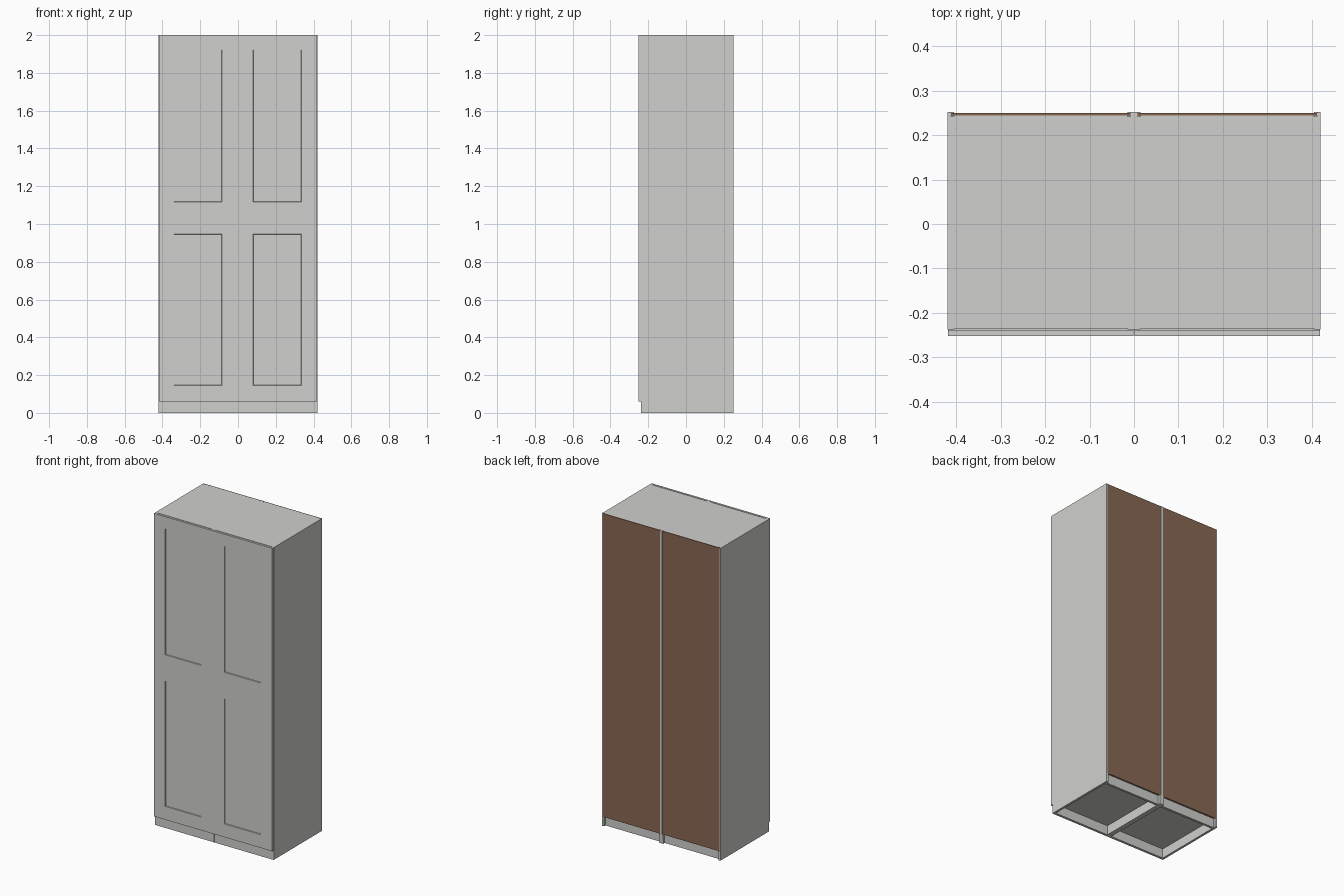
import bpy
import bmesh
from mathutils import Vector

if "Cube" in bpy.data.objects:
    bpy.data.objects.remove(bpy.data.objects["Cube"])


def material(name, rgb):
    m = bpy.data.materials.new(name)
    m.use_nodes = True
    m.diffuse_color = (*rgb, 1)
    bsdf = next(n for n in m.node_tree.nodes if n.type == 'BSDF_PRINCIPLED')
    bsdf.inputs["Base Color"].default_value = (*rgb, 1)
    return m


WHITE = material("off_white", (0.63, 0.63, 0.61))
BROWN = material("brown_board", (0.25, 0.14, 0.088))

# Overall sizes
W, H = 0.42, 2.0              # one cabinet unit
FRONT, BACK = -0.238, 0.252   # carcass depth
DOOR_FRONT = -0.252
T = 0.015                     # board thickness
PLINTH = 0.06


def finish(name, bm, mat):
    bmesh.ops.recalc_face_normals(bm, faces=bm.faces)
    me = bpy.data.meshes.new(name)
    bm.to_mesh(me)
    bm.free()
    me.materials.append(mat)
    ob = bpy.data.objects.new(name, me)
    bpy.context.scene.collection.objects.link(ob)
    return ob


def box(name, x, y, z, mat=WHITE):
    bm = bmesh.new()
    bmesh.ops.create_cube(bm, size=1)
    for v in bm.verts:
        v.co = Vector([lo + (c + 0.5) * (hi - lo)
                       for c, (lo, hi) in zip(v.co, (x, y, z))])
    return finish(name, bm, mat)


def door(name, x0):
    """Framed door with two recessed panels."""
    xs = [x0 + d for d in (0.001, 0.08, 0.336, W - 0.001)]
    zs = [PLINTH, 0.145, 0.947, 1.116, 1.922, H]
    bm = bmesh.new()
    grid = [[bm.verts.new((x, DOOR_FRONT, z)) for x in xs] for z in zs]
    panels = []
    for r in range(len(zs) - 1):
        for c in range(len(xs) - 1):
            f = bm.faces.new((grid[r][c], grid[r][c + 1],
                              grid[r + 1][c + 1], grid[r + 1][c]))
            if c == 1 and r in (1, 3):
                panels.append(f)
    # thickness: sides and back
    rim = [e for e in bm.edges if e.is_boundary]
    made = bmesh.ops.extrude_edge_only(bm, edges=rim)["geom"]
    for v in made:
        if isinstance(v, bmesh.types.BMVert):
            v.co.y = FRONT - 0.001
    bmesh.ops.holes_fill(bm, edges=[e for e in bm.edges if e.is_boundary])
    bmesh.ops.recalc_face_normals(bm, faces=bm.faces)
    bmesh.ops.inset_individual(bm, faces=panels, thickness=0.003, depth=-0.005)
    return finish(name, bm, WHITE)


for side, x0 in (("right", -W), ("left", 0.0)):
    x1 = x0 + W
    inner = (x0 + T, x1 - T)
    # side boards, rebated at the rear to hold the back panel
    for n, a, b, ra, rb in (
            ("a", x0, x0 + T, x0, x0 + 0.008),
            ("b", x1 - T, x1, x1 - 0.008, x1)):
        box(f"{side}_unit_side_{n}", (a, b), (FRONT, BACK - 0.01), (0, H))
        box(f"{side}_unit_side_lip_{n}", (ra, rb), (BACK - 0.01, BACK), (0, H))
        box(f"{side}_unit_foot_{n}", (a, b), (BACK - 0.01, BACK), (0, PLINTH - 0.002))
    # horizontal boards
    box(f"{side}_unit_top", inner, (FRONT + 0.003, BACK - 0.008), (H - T, H))
    box(f"{side}_unit_floor", inner, (FRONT + 0.003, BACK - 0.008), (PLINTH, PLINTH + T))
    # plinth boards, front and rear
    box(f"{side}_front_plinth", (x0 + 0.001, x1 - 0.001),
        (FRONT - 0.001, FRONT + T), (0, PLINTH))
    box(f"{side}_rear_plinth", inner, (BACK - 0.03, BACK - 0.015), (0, PLINTH))
    # back panel
    box(f"{side}_back_panel", (x0 + 0.008, x1 - 0.008),
        (BACK - 0.008, BACK - 0.002), (PLINTH - 0.002, H), BROWN)
    door(f"{side}_door", x0)
